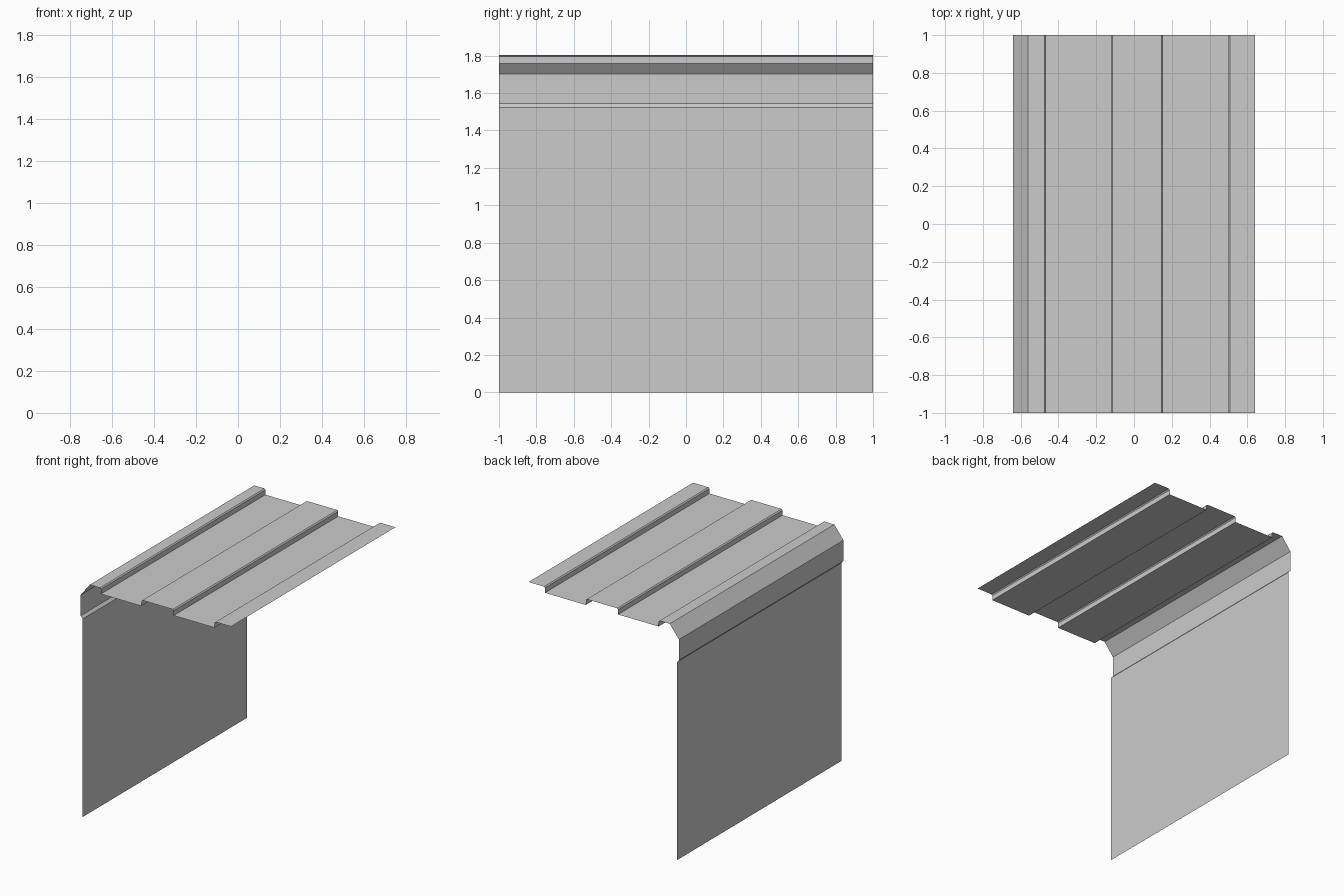
import bpy

if "Cube" in bpy.data.objects:
    bpy.data.objects.remove(bpy.data.objects["Cube"])


def sheet(name, profile, half=1.0):
    """Thin open sheet: an x-z profile swept along y."""
    verts = [(x, y, z) for x, z in profile for y in (-half, half)]
    faces = [(2 * i, 2 * i + 2, 2 * i + 3, 2 * i + 1) for i in range(len(profile) - 1)]
    mesh = bpy.data.meshes.new(name)
    mesh.from_pydata(verts, [], faces)
    mesh.update()
    obj = bpy.data.objects.new(name, mesh)
    bpy.context.collection.objects.link(obj)
    return obj


TOP, LOW, BEV = 1.803, 1.757, 0.008

# Upright side panel
sheet("wall_panel", [(-0.622, 0), (-0.622, 1.524)])

# Bent eave flashing joining the wall to the roof
sheet("eave_trim", [(-0.622, 1.524), (-0.64, 1.543), (-0.64, 1.703), (-0.562, TOP)])

# Ribbed roof: two sunken pans between raised ribs with bevelled lips
roof = [(-0.562, TOP)]
for left, right in ((-0.467, -0.122), (0.153, 0.501)):
    roof += [(left - BEV, TOP), (left, TOP - BEV), (left, LOW),
             (right, LOW), (right, TOP - BEV), (right + BEV, TOP)]
roof.append((0.64, TOP))
sheet("ribbed_roof", roof)
